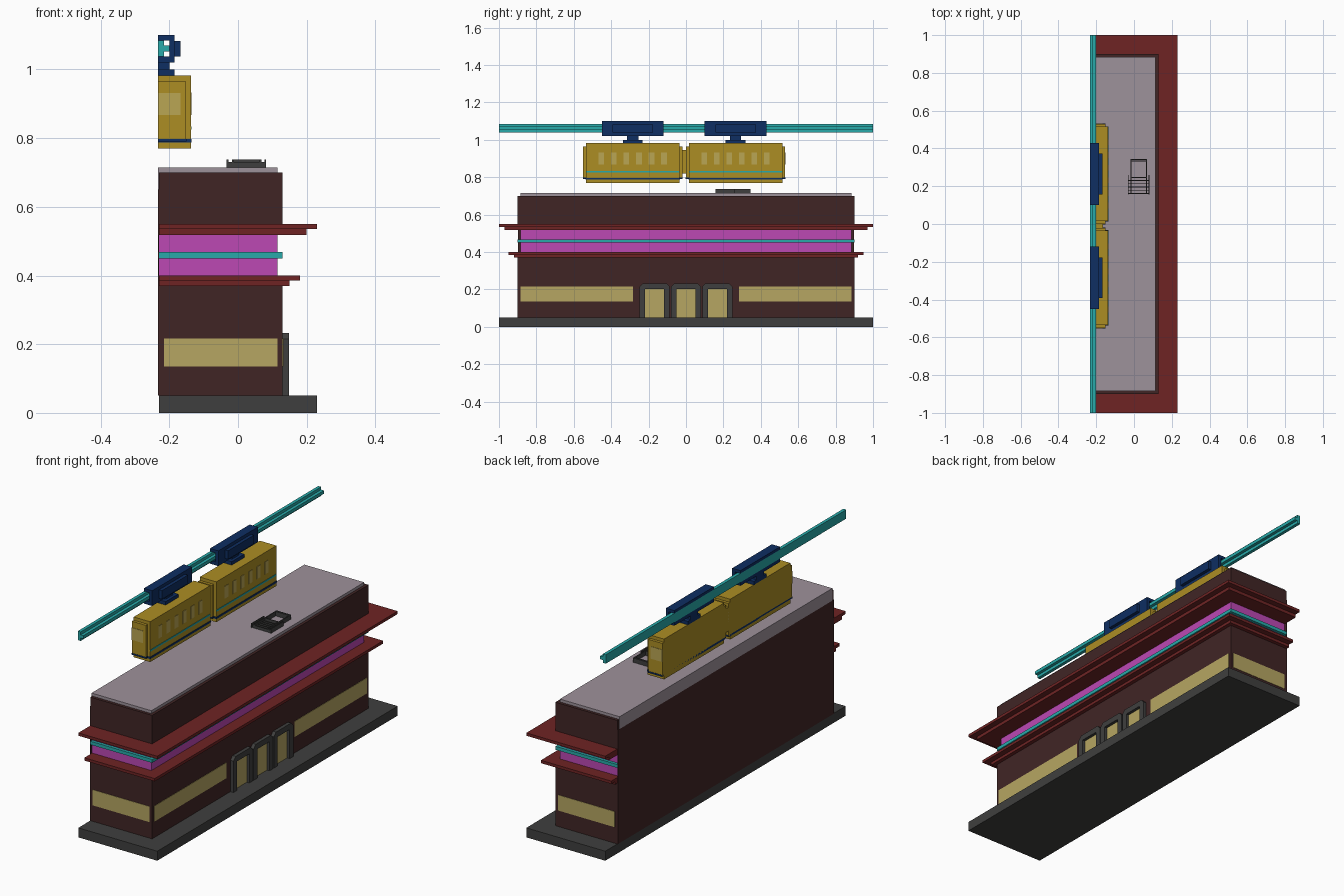
import bpy, bmesh

if "Cube" in bpy.data.objects:
    bpy.data.objects.remove(bpy.data.objects["Cube"])


def lin(c):
    c /= 255
    return c / 12.92 if c <= 0.04045 else ((c + 0.055) / 1.055) ** 2.4


def material(name, r, g, b):
    m = bpy.data.materials.new(name)
    m.diffuse_color = (lin(r), lin(g), lin(b), 1)
    m.use_nodes = True
    m.node_tree.nodes["Principled BSDF"].inputs["Base Color"].default_value = m.diffuse_color
    return m


GREY = material("dark grey", 63, 63, 62)
BROWN = material("dark brown", 64, 37, 37)
RED = material("deep red", 110, 36, 36)
MAGENTA = material("magenta", 188, 72, 180)
TEAL = material("teal", 40, 170, 170)
NAVY = material("navy", 14, 46, 98)
GOLD = material("gold", 172, 141, 36)
CREAM = material("window cream", 182, 166, 98)
PALE = material("train window", 186, 166, 84)
ROOF = material("mauve grey", 158, 146, 155)

BACK = -0.23  # flat cut plane at the rear of the whole model


def finish(name, bm, mat):
    bmesh.ops.recalc_face_normals(bm, faces=bm.faces)
    me = bpy.data.meshes.new(name)
    bm.to_mesh(me)
    bm.free()
    me.materials.append(mat)
    ob = bpy.data.objects.new(name, me)
    bpy.context.collection.objects.link(ob)
    return ob


def box(name, mat, x, y, z):
    """Box from (min, max) ranges on each axis."""
    bm = bmesh.new()
    bmesh.ops.create_cube(bm, size=1)
    for v in bm.verts:
        v.co = [r[0] if c < 0 else r[1] for c, r in zip(v.co, (x, y, z))]
    return finish(name, bm, mat)


def extrude(name, mat, pts, axis, a, b):
    """Extrude a profile: axis 'x' takes (y, z) points, axis 'y' takes (x, z)."""
    bm = bmesh.new()
    vs = [bm.verts.new((a, p, q) if axis == 'x' else (p, a, q)) for p, q in pts]
    f = bm.faces.new(vs)
    g = bmesh.ops.extrude_face_region(bm, geom=[f])['geom']
    d = (b - a, 0, 0) if axis == 'x' else (0, b - a, 0)
    bmesh.ops.translate(bm, vec=d, verts=[v for v in g if isinstance(v, bmesh.types.BMVert)])
    return finish(name, bm, mat)


# Building: stacked layers (name, material, front x, half length, z range)
for name, mat, x, y, z in [
    ("plinth", GREY, 0.23, 1.0, (0, 0.05)),
    ("lower_wall", BROWN, 0.13, 0.9, (0.05, 0.37)),
    ("lower_ledge_step", RED, 0.15, 0.92, (0.37, 0.385)),
    ("lower_ledge", RED, 0.18, 0.95, (0.385, 0.40)),
    ("sign_band", MAGENTA, 0.115, 0.885, (0.40, 0.52)),
    ("band_trim", TEAL, 0.13, 0.9, (0.45, 0.468)),
    ("upper_ledge_step", RED, 0.20, 0.97, (0.518, 0.535)),
    ("upper_ledge", RED, 0.23, 1.0, (0.535, 0.55)),
    ("upper_wall", BROWN, 0.13, 0.9, (0.55, 0.70)),
]:
    box(name, mat, (BACK, x), (-y, y), z)
box("rear_wall", BROWN, (BACK - 0.003, BACK), (-0.899, 0.899), (0.05, 0.65))
box("roof_slab", ROOF, (BACK - 0.003, 0.115), (-0.885, 0.885), (0.65, 0.715))

# Shop windows on the long side and both ends
for s in (-1, 1):
    box("side_window", CREAM, (0.128, 0.132), sorted((s * 0.283, s * 0.885)), (0.135, 0.217))
    box("end_window", CREAM, (-0.216, 0.115), sorted((s * 0.898, s * 0.902)), (0.135, 0.217))

# Three doors with chamfered frames
for c in (-0.168, 0, 0.168):
    o, i = 0.081, 0.051
    half = [(o, 0.05), (o, 0.215), (o - 0.018, 0.233)]
    hole = [(i, 0.05), (i, 0.203)]
    pts = half + [(-y, z) for y, z in half[::-1]] + [(-y, z) for y, z in hole] + hole[::-1]
    extrude("door_frame", GREY, [(y + c, z) for y, z in pts], 'x', 0.129, 0.148)
    box("door", CREAM, (0.128, 0.133), (c - i, c + i), (0.05, 0.203))

# Roof vent: open rim with slats
for x in (-0.033, 0.077):
    box("vent_side", GREY, (x, x + 0.005), (0.157, 0.26), (0.714, 0.738))
for x in (-0.018, 0.063):
    box("vent_rail", GREY, (x, x + 0.005), (0.16, 0.345), (0.714, 0.738))
for y in (0.34, 0.332, 0.243):
    box("vent_cross", GREY, (-0.018, 0.068), (y, y + 0.005), (0.714, 0.738))
for k in range(5):
    y = 0.16 + k * 0.017
    box("vent_slat", GREY, (-0.033, 0.082), (y, y + 0.004), (0.714, 0.73))

# Overhead rail, half of a cross-shaped beam
R = BACK - 0.003
extrude("rail", TEAL, [(R, 1.038), (-0.216, 1.038), (-0.216, 1.053), (-0.2, 1.053),
                       (-0.2, 1.07), (-0.216, 1.07), (-0.216, 1.085), (R, 1.085)], 'y', -1, 1)

# Two hanging cars with their trolleys
for c in (-0.285, 0.265):
    def part(name, mat, x, y, z, x0=R):
        return box(name, mat, (x0, x), (c - y, c + y), z)

    # trolley: hollow channel pieces around the rail
    part("trolley_top", NAVY, -0.185, 0.165, (1.085, 1.10))
    part("trolley_bottom", NAVY, -0.185, 0.165, (1.02, 1.038))
    part("trolley_side", NAVY, -0.185, 0.165, (1.02, 1.10), -0.2)
    part("trolley_motor", NAVY, -0.168, 0.108, (1.038, 1.083), -0.19)
    part("hanger_neck", NAVY, -0.2, 0.03, (1.0, 1.02))
    part("hanger_foot", NAVY, -0.185, 0.053, (0.98, 1.0))
    # car body and narrower end caps
    part("car_body", GOLD, -0.137, 0.25, (0.77, 0.982))
    part("car_end_caps", GOLD, -0.152, 0.265, (0.79, 0.965))
    part("car_side_stripe", TEAL, -0.135, 0.25, (0.825, 0.834), -0.138)
    part("car_skirt_stripe", NAVY, -0.135, 0.252, (0.787, 0.797))
    part("car_end_stripe", NAVY, -0.150, 0.267, (0.79, 0.798))
    for s in (-1, 1):
        box("car_end_window", PALE, (R, -0.167), sorted((c + s * 0.264, c + s * 0.267)), (0.868, 0.932))
    for k in range(6):
        y = c + (k - 2.5) * 0.067
        box("car_side_window", PALE, (-0.138, -0.135), (y - 0.015, y + 0.015), (0.868, 0.933))
box("car_connector", GOLD, (R, -0.165), (-0.022, 0.002), (0.82, 0.945))
